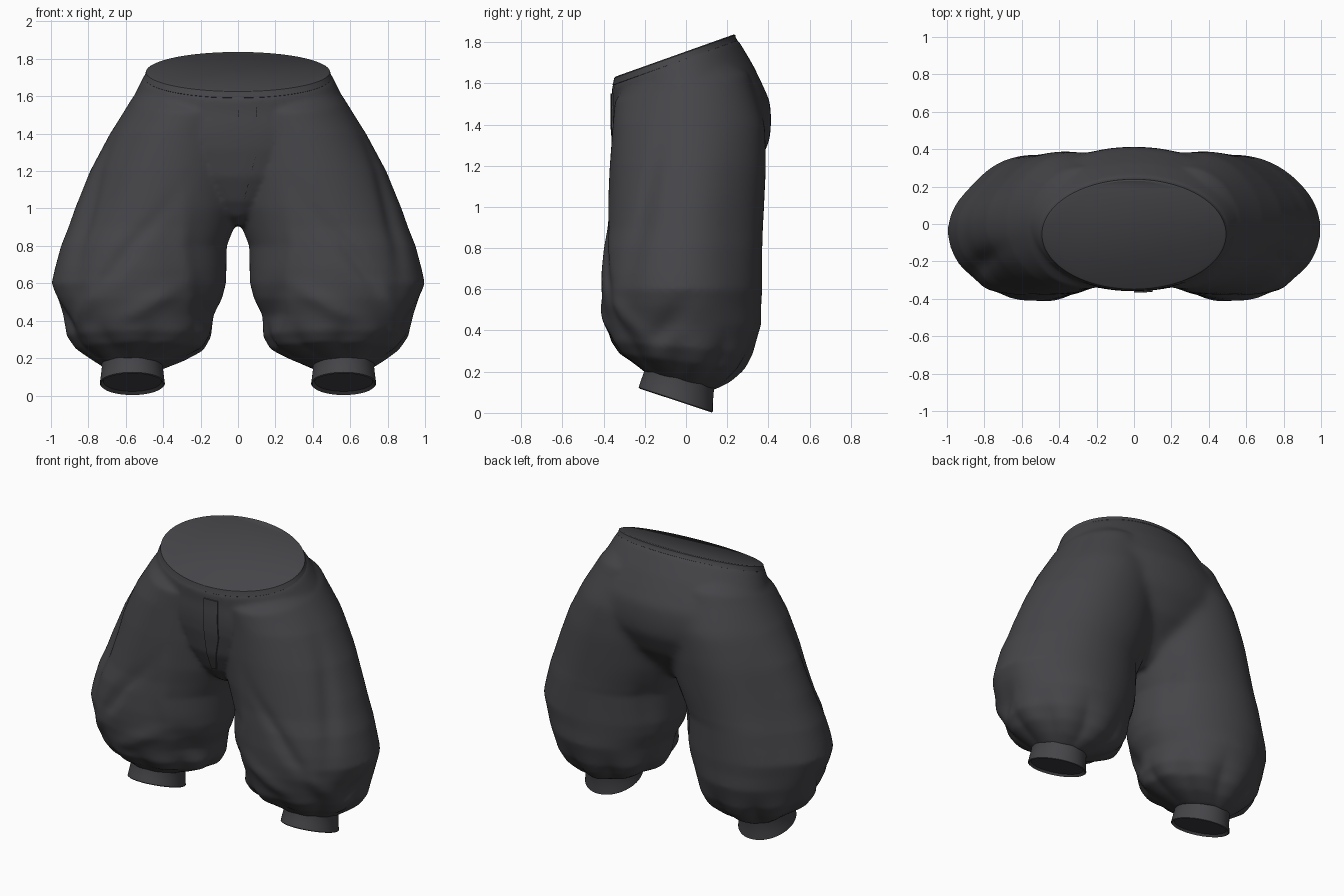
import bpy, bmesh
from math import sin, cos, pi, exp

if "Cube" in bpy.data.objects:
    bpy.data.objects.remove(bpy.data.objects["Cube"])

cloth = bpy.data.materials.new("charcoal cloth")
cloth.use_nodes = True
color = (0.06, 0.06, 0.067, 1)
cloth.diffuse_color = color
cloth.node_tree.nodes["Principled BSDF"].inputs["Base Color"].default_value = color


def refine(rows, steps):
    """Insert interpolated sections between the given ones."""
    out = []
    for a, b in zip(rows, rows[1:]):
        out += [[p + (q - p) * i / steps for p, q in zip(a, b)] for i in range(steps)]
    return out + [rows[-1]]


def loft(bm, rows, side=1, fold=None, n=96):
    """Skin elliptical sections: z, centre x, centre y, radius x, radius y, tilt."""
    rings = []
    for z, cx, cy, rx, ry, tilt in rows:
        ring = []
        for i in range(n):
            a = 2 * pi * i / n
            k = 1 + (fold(a, z) if fold else 0)
            dy = ry * k * sin(a)
            ring.append(bm.verts.new((side * (cx + rx * k * cos(a)), cy + dy, z + tilt * dy)))
        rings.append(ring)
    for low, high in zip(rings, rings[1:]):
        for i in range(n):
            j = (i + 1) % n
            bm.faces.new((low[i], low[j], high[j], high[i]))
    bm.faces.new(rings[0][::-1])
    bm.faces.new(rings[-1])


def finish(name, bm, angle=0.6):
    bmesh.ops.recalc_face_normals(bm, faces=bm.faces)
    mesh = bpy.data.meshes.new(name)
    bm.to_mesh(mesh)
    bm.free()
    mesh.materials.append(cloth)
    obj = bpy.data.objects.new(name, mesh)
    bpy.context.collection.objects.link(obj)
    bpy.ops.object.select_all(action="DESELECT")
    obj.select_set(True)
    bpy.context.view_layer.objects.active = obj
    bpy.ops.object.shade_smooth_by_angle(angle=angle)
    return obj


# Creases and ridges: angle, height, slant, length, width, depth
creases = [
    (4.2, 0.75, 0.7, 0.30, 0.12, 0.03),
    (4.6, 0.48, -3.0, 0.10, 0.20, 0.05),
    (5.0, 0.70, -1.2, 0.28, 0.11, -0.055),
    (5.4, 0.48, -2.5, 0.12, 0.18, 0.055),
    (5.7, 0.95, 0.5, 0.35, 0.14, -0.05),
    (6.0, 0.40, 2.0, 0.12, 0.18, -0.06),
    (3.7, 0.45, 2.0, 0.14, 0.22, -0.05),
    (2.5, 0.75, -0.5, 0.25, 0.15, -0.035),
    (0.7, 0.90, 0, 0.50, 0.40, -0.035)]
# The right leg hangs flatter behind and at the outer front
right_creases = [
    (0.65, 0.80, 0, 0.50, 0.45, -0.06),
    (5.6, 1.05, 0, 0.25, 0.35, -0.04)]


def make_fold(phase, lines):
    """Gathers above the ankle plus slanting creases over the leg."""
    def fold(a, z):
        total = 0.1 * exp(-((z - 0.24) / 0.1) ** 2) * (abs(sin(4.5 * a + phase)) - 0.6)
        for angle, height, slant, length, width, depth in lines:
            d = a - angle - slant * (z - height)
            d = (d + pi) % (2 * pi) - pi
            total += depth * exp(-(d / width) ** 2 - ((z - height) / length) ** 2)
        return total
    return fold


# Trousers: two balloon legs and a seat, fused into one skin
leg_rows = [
    (0.15, .56, -.03, .15, .16, -.25),
    (0.20, .535, -.025, .25, .235, -.2),
    (0.25, .52, -.02, .335, .295, -.12),
    (0.32, .525, -.02, .385, .34, -.08),
    (0.43, .535, -.01, .405, .375, 0),
    (0.52, .53, -.02, .445, .385, 0),
    (0.60, .532, -.02, .468, .39, 0),
    (0.68, .522, -.02, .46, .39, 0),
    (0.80, .505, -.015, .445, .385, 0),
    (0.90, .465, -.005, .445, .38, 0),
    (1.00, .43, 0, .445, .38, 0),
    (1.20, .375, .01, .418, .38, 0),
    (1.40, .32, .015, .365, .37, 0),
    (1.58, .26, -.02, .31, .325, .2),
    (1.69, .23, -.05, .25, .22, .34)]
seat_rows = [
    (0.91, 0, -.02, .04, .12, 0),
    (0.96, 0, -.025, .12, .19, 0),
    (1.04, 0, -.025, .24, .245, 0),
    (1.17, 0, .005, .45, .33, 0),
    (1.32, 0, .027, .61, .38, 0),
    (1.40, 0, .028, .625, .387, .02),
    (1.48, 0, .025, .61, .385, .08),
    (1.60, 0, -.015, .555, .342, .25),
    (1.69, 0, -.05, .51, .31, .35),
    (1.725, 0, -.055, .485, .285, .356)]
bm = bmesh.new()
loft(bm, refine(leg_rows, 5), 1, make_fold(0.4, creases))
loft(bm, refine(leg_rows, 5), -1, make_fold(1.5, creases + right_creases))
loft(bm, refine(seat_rows, 3))
trousers = finish("trousers", bm, pi)
remesh = trousers.modifiers.new("fuse", "REMESH")
remesh.mode = "VOXEL"
remesh.voxel_size = 0.014
remesh.use_smooth_shade = True
bpy.ops.object.modifier_apply(modifier="fuse")

# Soften everything a little, and the seat at the back much more
back = trousers.vertex_groups.new(name="back")
for v in trousers.data.vertices:
    if v.co.y > 0.1 and 0.85 < v.co.z < 1.6:
        back.add([v.index], min(1, (v.co.y - 0.1) * 8), "REPLACE")
for name, group, repeats in (("blend", "back", 50), ("soften", "", 6)):
    smooth = trousers.modifiers.new(name, "SMOOTH")
    smooth.factor = 0.5
    smooth.iterations = repeats
    smooth.vertex_group = group
    bpy.ops.object.modifier_apply(modifier=name)

# Waistband with flat closed top
bm = bmesh.new()
loft(bm, [
    (1.68, 0, -.052, .485, .285, .356),
    (1.70, 0, -.053, .502, .304, .356),
    (1.715, 0, -.055, .496, .297, .356),
    (1.73, 0, -.055, .492, .294, .356),
    (1.735, 0, -.055, .482, .286, .356)])
finish("waistband", bm)

# Ankle cuffs with shallow recessed undersides
for side, name in ((1, "left_cuff"), (-1, "right_cuff")):
    bm = bmesh.new()
    loft(bm, [
        (0.075, .565, -.05, .155, .16, -.33),
        (0.06, .565, -.05, .168, .174, -.33),
        (0.065, .565, -.05, .174, .18, -.33),
        (0.10, .565, -.045, .169, .175, -.31),
        (0.15, .565, -.035, .163, .17, -.27),
        (0.18, .565, -.03, .166, .172, -.25),
        (0.20, .565, -.03, .14, .15, -.25)], side)
    finish(name, bm)

# Fly panel laid over the front of the seat
bm = bmesh.new()
columns, rows = 6, 24
grid = []
for r in range(rows + 1):
    t = r / rows
    z = 1.55 - 0.5 * t
    width = 0.1 * (1 - 0.65 * max(0, t - 0.5) / 0.5)
    line = []
    for c in range(columns + 1):
        x = width * c / columns
        hit, point, normal, index = trousers.ray_cast((x, -2, z), (0, 1, 0))
        line.append(bm.verts.new((x, point.y - 0.008, z)))
    grid.append(line)
for upper, lower in zip(grid, grid[1:]):
    for c in range(columns):
        bm.faces.new((upper[c], lower[c], lower[c + 1], upper[c + 1]))
skirt = bmesh.ops.extrude_face_region(bm, geom=bm.faces[:])
for v in skirt["geom"]:
    if isinstance(v, bmesh.types.BMVert):
        v.co.y += 0.009
finish("fly_panel", bm)
